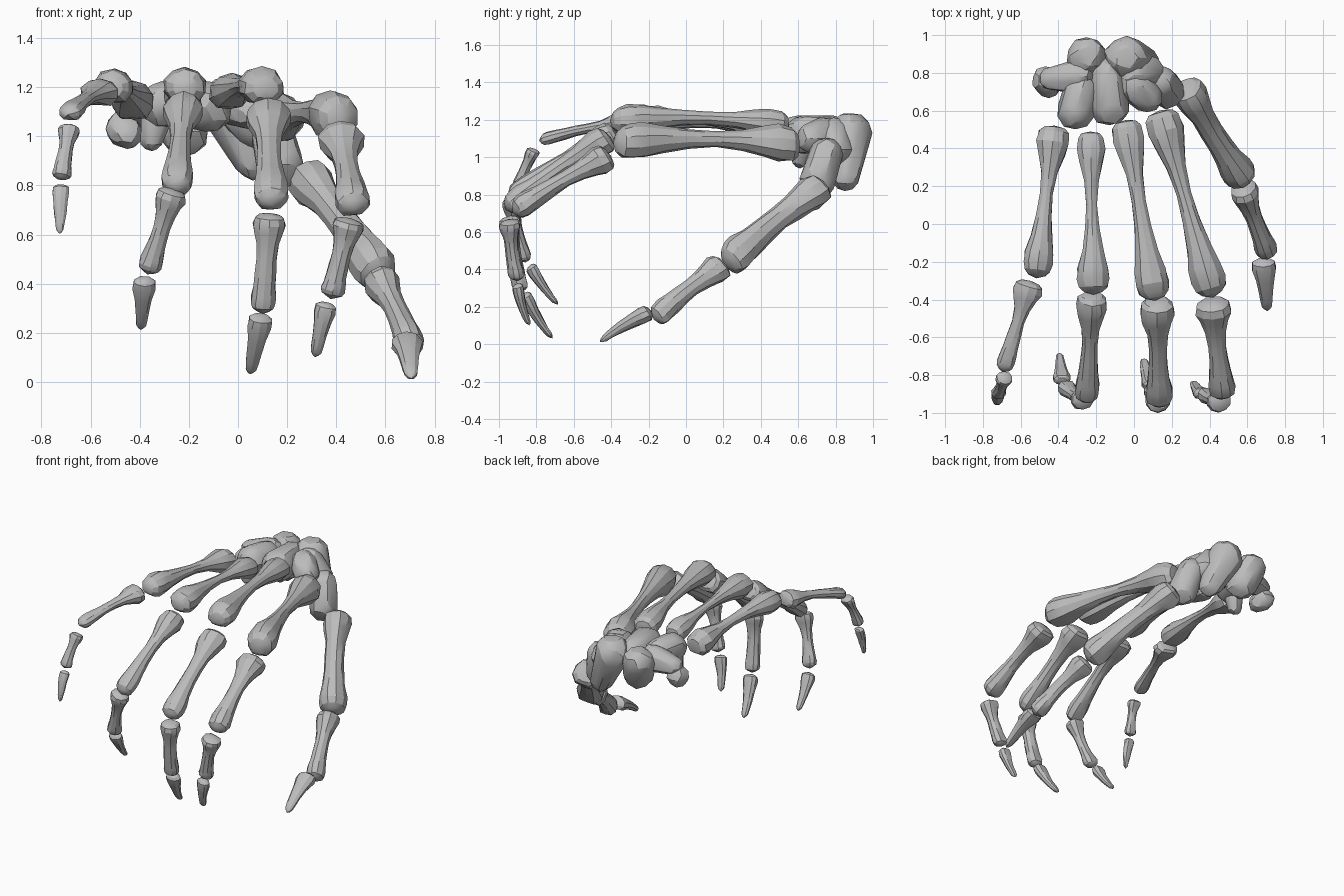
import bpy, bmesh, math, random
from mathutils import Vector, noise

random.seed(4)
cube = bpy.data.objects.get("Cube")
if cube:
    bpy.data.objects.remove(cube, do_unlink=True)

bone_grey = bpy.data.materials.new("bone grey")
bone_grey.use_nodes = True
colour = (0.5, 0.5, 0.5, 1)
bone_grey.diffuse_color = colour
bone_grey.node_tree.nodes["Principled BSDF"].inputs["Base Color"].default_value = colour

SIDES = 10
# position along the bone, weight of base, shaft and head widths
LONG = [(0, .66, 0, 0), (.03, .92, 0, 0), (.1, 1, 0, 0), (.18, .72, .25, 0), (.3, .22, .75, 0),
        (.45, 0, 1, 0), (.6, 0, .85, .15), (.74, 0, .45, .52), (.85, 0, 0, .97),
        (.92, 0, 0, 1), (.97, 0, 0, .88), (1, 0, 0, .58)]
TIP = [(0, .6, 0, 0), (.05, .95, 0, 0), (.17, 1, 0, 0), (.38, .4, .6, 0), (.6, 0, 1, 0),
       (.82, 0, .2, .8), (.94, 0, 0, .9), (1, 0, 0, .5)]


def finish(bm, name):
    bmesh.ops.recalc_face_normals(bm, faces=bm.faces)
    mesh = bpy.data.meshes.new(name)
    bm.to_mesh(mesh)
    bm.free()
    mesh.materials.append(bone_grey)
    obj = bpy.data.objects.new(name, mesh)
    bpy.context.collection.objects.link(obj)
    bpy.ops.object.select_all(action='DESELECT')
    obj.select_set(True)
    bpy.context.view_layer.objects.active = obj
    bpy.ops.object.shade_smooth_by_angle(angle=math.radians(24))


def bone(name, start, end, widths, depth=.9, bow=.03, profile=LONG):
    """Waisted shaft with a flared base and a two-lobed head."""
    a, b = Vector(start), Vector(end)
    axis = (b - a).normalized()
    side = Vector((1, 0, 0))
    side = (side - axis * side.dot(axis)).normalized()
    back = axis.cross(side)
    bm = bmesh.new()
    rings = []
    for t, *weights in profile:
        r = sum(w * k for w, k in zip(widths, weights)) / 2
        mid = a.lerp(b, t) + back * bow * (b - a).length * math.sin(math.pi * t)
        ring = []
        for i in range(SIDES):
            ang = math.tau * (i + .5) / SIDES
            c, s = math.cos(ang), math.sin(ang)
            # palm side is grooved at the ends
            groove = .85 if s < -.95 and (t < .2 or t > .8) else 1
            k = r * groove * random.uniform(.95, 1.06)
            ring.append(bm.verts.new(mid + side * c * k + back * s * k * depth))
        rings.append(ring)
    for low, high in zip(rings, rings[1:]):
        for i in range(SIDES):
            j = (i + 1) % SIDES
            bm.faces.new((low[i], low[j], high[j], high[i]))
    # shallow domed ends
    for ring, offset in ((rings[0], -.06), (rings[-1], .1)):
        centre = sum((v.co for v in ring), Vector()) / SIDES
        pole = bm.verts.new(centre + axis * offset * widths[0])
        for i in range(SIDES):
            bm.faces.new((ring[i], ring[(i + 1) % SIDES], pole))
    finish(bm, name)


def wrist_bone(name, *lobes):
    """Irregular bone wrapped tightly around round lobes (x, y, z, radius)."""
    bm = bmesh.new()
    for *centre, radius in lobes:
        centre = Vector(centre)
        made = bmesh.ops.create_icosphere(bm, subdivisions=2, radius=radius)
        for v in made["verts"]:
            bump = noise.noise(v.co / radius * 1.4 + centre * 9)
            v.co = centre + v.co * (1.04 + .14 * bump)
    hull = bmesh.ops.convex_hull(bm, input=bm.verts)
    inner = {v for v in hull["geom_interior"] if isinstance(v, bmesh.types.BMVert)}
    loose = inner | {v for v in hull["geom_unused"] if isinstance(v, bmesh.types.BMVert)}
    bmesh.ops.delete(bm, geom=list(loose), context='VERTS')
    # drop the sphere faces left under the hull
    skin = {f for f in hull["geom"] if isinstance(f, bmesh.types.BMFace) and f.is_valid}
    bmesh.ops.delete(bm, geom=[f for f in bm.faces if f not in skin], context='FACES')
    finish(bm, name)


# Hand bones
bone("little_metacarpal", (-.42, .51, 1.13), (-.515, -.27, 1.2), (.18, .07, .165))
bone("ring_metacarpal", (-.23, .48, 1.15), (-.215, -.36, 1.2), (.155, .06, .175))
bone("middle_metacarpal", (-.045, .54, 1.17), (.11, -.39, 1.195), (.17, .075, .18))
bone("index_metacarpal", (.14, .59, 1.06), (.415, -.37, 1.075), (.2, .08, .19), 1.05)
bone("thumb_metacarpal", (.27, .73, .84), (.58, .23, .43), (.18, .12, .18), 1.1)

# First finger bones
bone("little_proximal", (-.55, -.31, 1.18), (-.69, -.77, 1.09), (.16, .07, .1), .75)
bone("ring_proximal", (-.22, -.38, 1.13), (-.25, -.93, .79), (.17, .085, .13))
bone("middle_proximal", (.12, -.41, 1.1), (.135, -.95, .73), (.19, .095, .145))
bone("index_proximal", (.415, -.41, 1.0), (.47, -.91, .71), (.19, .095, .145))
bone("thumb_proximal", (.575, .2, .42), (.71, -.16, .14), (.15, .09, .12), 1.1)

# Second finger bones
bone("little_middle", (-.685, -.81, 1.04), (-.72, -.9, .83), (.09, .06, .08))
bone("ring_middle", (-.265, -.93, .78), (-.365, -.86, .45), (.13, .07, .1))
bone("middle_middle", (.13, -.94, .68), (.1, -.88, .29), (.135, .085, .105))
bone("index_middle", (.455, -.94, .66), (.38, -.9, .35), (.13, .08, .1))

# Finger tips
tips = {
    "little": ((-.72, -.9, .8), (-.725, -.95, .61), (.07, .052, .035)),
    "ring": ((-.38, -.83, .42), (-.395, -.69, .22), (.095, .06, .045)),
    "middle": ((.095, -.86, .27), (.05, -.72, .04), (.1, .065, .05)),
    "index": ((.36, -.9, .32), (.315, -.84, .11), (.09, .06, .05)),
    "thumb": ((.685, -.19, .17), (.705, -.45, .02), (.13, .08, .06)),
}
for finger, (start, end, widths) in tips.items():
    bone(finger + "_tip", start, end, widths, .75, .04, TIP)

# Wrist bones
wrist_bone("hamate", (-.31, .6, 1.13, .095), (-.28, .7, 1.13, .09))
wrist_bone("hamate_hook", (-.33, .62, 1.08, .065), (-.35, .61, .99, .045))
wrist_bone("capitate", (-.13, .63, 1.12, .105), (-.14, .79, 1.13, .085))
wrist_bone("trapezoid", (.07, .67, 1.1, .08), (.0, .73, 1.13, .085))
wrist_bone("trapezium", (.14, .75, 1.02, .085), (.17, .71, .885, .095))
wrist_bone("scaphoid", (-.04, .88, 1.13, .11), (.06, .85, .9, .075))
wrist_bone("scaphoid_waist", (.0, .79, 1.12, .09), (.07, .8, 1.04, .09))
wrist_bone("lunate", (-.25, .89, 1.12, .1), (-.22, .84, 1.02, .1))
wrist_bone("triquetral", (-.3, .78, 1.12, .09), (-.44, .77, 1.1, .06))
wrist_bone("pisiform", (-.47, .76, 1.03, .07), (-.45, .73, 1.01, .06))
